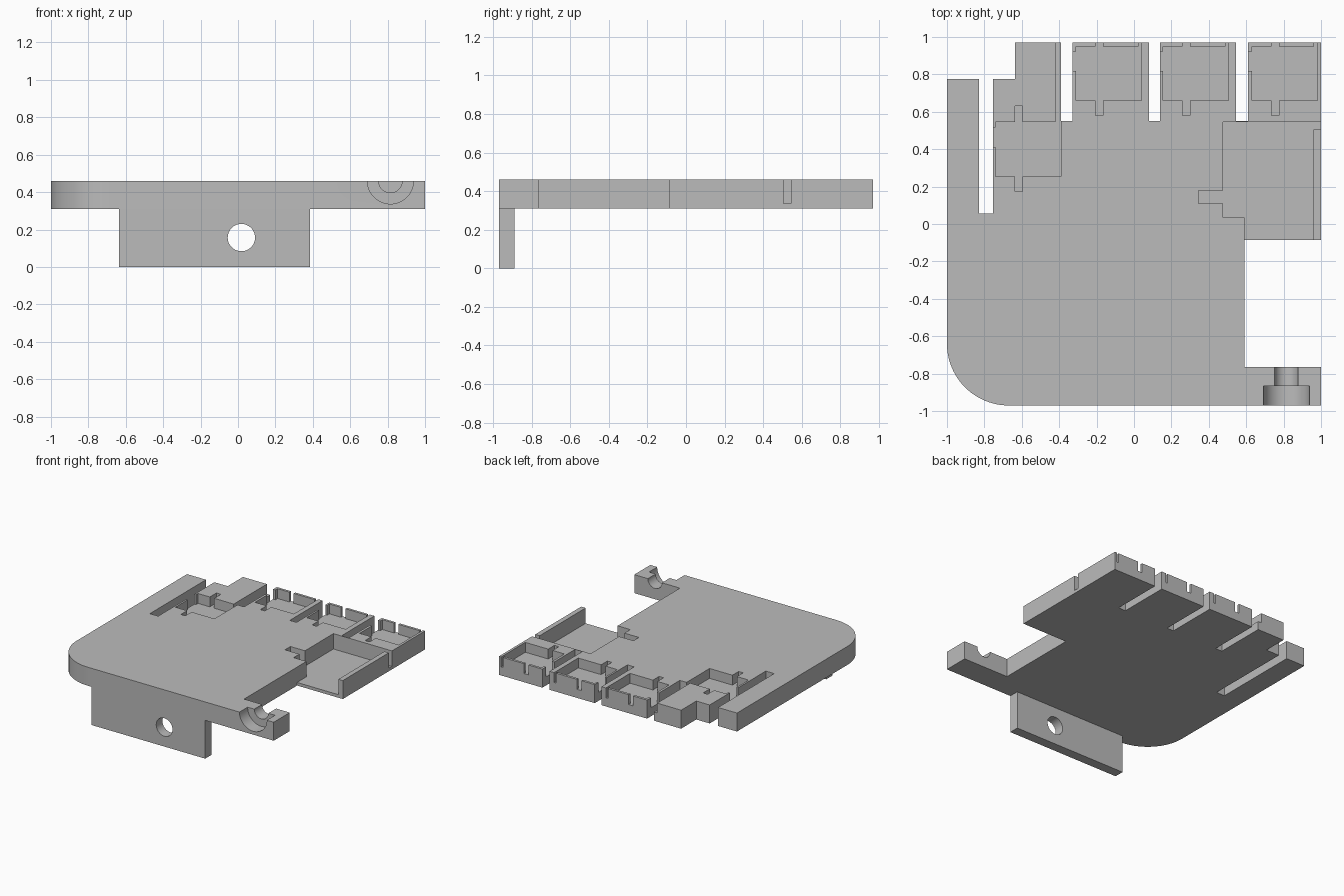
import bpy, bmesh
from math import sin, cos, pi, radians

cube = bpy.data.objects.get("Cube")
if cube:
    bpy.data.objects.remove(cube, do_unlink=True)

grey = bpy.data.materials.new("plain grey")
grey.use_nodes = True
colour = (0.5, 0.5, 0.5, 1)
grey.diffuse_color = colour
grey.node_tree.nodes["Principled BSDF"].inputs["Base Color"].default_value = colour

TOP, BASE, FRONT = 0.46, 0.31, -0.97


def prism(name, pts, lo, hi, axis="z"):
    """Extrude a flat outline from lo to hi along z, or along y."""
    bm = bmesh.new()
    if axis == "z":
        verts = [bm.verts.new((x, y, lo)) for x, y in pts]
        move = (0, 0, hi - lo)
    else:
        verts = [bm.verts.new((x, lo, z)) for x, z in pts]
        move = (0, hi - lo, 0)
    face = bm.faces.new(verts)
    new = bmesh.ops.extrude_face_region(bm, geom=[face])["geom"]
    bmesh.ops.translate(bm, vec=move, verts=[v for v in new if isinstance(v, bmesh.types.BMVert)])
    bmesh.ops.recalc_face_normals(bm, faces=bm.faces)
    mesh = bpy.data.meshes.new(name)
    bm.to_mesh(mesh)
    bm.free()
    mesh.materials.append(grey)
    obj = bpy.data.objects.new(name, mesh)
    bpy.context.collection.objects.link(obj)
    return obj


def arc(cx, cy, r, start, end, n):
    return [(cx + r * cos(start + (end - start) * i / n),
             cy + r * sin(start + (end - start) * i / n)) for i in range(n + 1)]


def circle(cx, cy, r):
    return arc(cx, cy, r, 0, 2 * pi, 64)[:-1]


def carve(obj, cutter):
    cutter.hide_render = True
    mod = obj.modifiers.new("cut", "BOOLEAN")
    mod.operation, mod.solver, mod.object = "DIFFERENCE", "EXACT", cutter
    bpy.context.view_layer.objects.active = obj
    bpy.ops.object.modifier_apply(modifier=mod.name)
    bpy.data.objects.remove(cutter, do_unlink=True)


def smooth(obj):
    bpy.ops.object.select_all(action="DESELECT")
    obj.select_set(True)
    bpy.context.view_layer.objects.active = obj
    bpy.ops.object.shade_smooth_by_angle(angle=radians(30))


# Main plate: rounded corner, side recess, and fingers split by slots
outline = arc(-0.67, -0.64, 0.33, pi, 1.5 * pi, 24)
outline += [(1, FRONT), (1, -0.765), (0.59, -0.765), (0.59, -0.085), (1, -0.085), (1, 0.97)]
for right, left in ((0.61, 0.545), (0.14, 0.08), (-0.33, -0.39)):
    outline += [(right, 0.97), (right, 0.55), (left, 0.55), (left, 0.97)]
outline += [(-0.635, 0.97), (-0.635, 0.775), (-0.755, 0.775), (-0.755, 0.055),
            (-0.83, 0.055), (-0.83, 0.775), (-1, 0.775)]
plate = prism("plate", outline, BASE, TOP)


def pocket(x, y, right, back):
    """Small pocket with a front tab, a side opening and a given back edge."""
    pts = [(x, y), (x + 0.105, y), (x + 0.105, y - 0.08), (x + 0.145, y - 0.08),
           (x + 0.145, y), (right, y)]
    pts += back
    pts += [(x, y + 0.29), (x, y + 0.262), (x - 0.04, y + 0.262),
            (x - 0.04, y + 0.157), (x, y + 0.157)]
    carve(plate, prism("pocket_cutter", pts, 0.38, 0.6))


# Three pockets at the finger ends, opening through the back wall
for x in (-0.31, 0.155, 0.63):
    r, inner, outer = x + 0.35, 0.95, 1.05
    pocket(x, 0.66, r, [(r, outer), (r - 0.017, outer), (r - 0.017, inner),
                        (x + 0.145, inner), (x + 0.145, outer),
                        (x + 0.105, outer), (x + 0.105, inner)])

# Inner pocket, with a channel running along its finger to the back
pocket(-0.74, 0.255, -0.39, [(-0.39, 0.55), (-0.37, 0.56), (-0.37, 1.05), (-0.42, 1.05),
                             (-0.42, 0.545), (-0.595, 0.545), (-0.595, 0.63),
                             (-0.635, 0.63), (-0.635, 0.545)])

# Large side pocket, open at the front and at the end of its side wall
bay = [(0.61, -0.12), (0.96, -0.12), (0.96, 0.505), (1.05, 0.505), (1.05, 0.545),
       (0.475, 0.545), (0.475, 0.18), (0.345, 0.18), (0.345, 0.11),
       (0.475, 0.11), (0.475, 0.035), (0.59, 0.035), (0.59, -0.085)]
carve(plate, prism("bay_cutter", bay, 0.335, 0.6))

# Stepped half-round groove in the front arm
carve(plate, prism("bore_cutter", circle(0.815, TOP, 0.063), -1.1, -0.7, "y"))
carve(plate, prism("counterbore_cutter", circle(0.815, TOP, 0.123), -1.1, -0.865, "y"))
smooth(plate)

# Hanging mounting tab with a round hole
tab = prism("mounting_tab", [(-0.635, 0), (0.385, 0), (0.385, BASE), (-0.635, BASE)],
            FRONT, -0.89, "y")
carve(tab, prism("hole_cutter", circle(0.018, 0.157, 0.073), -1.1, -0.8, "y"))
smooth(tab)
